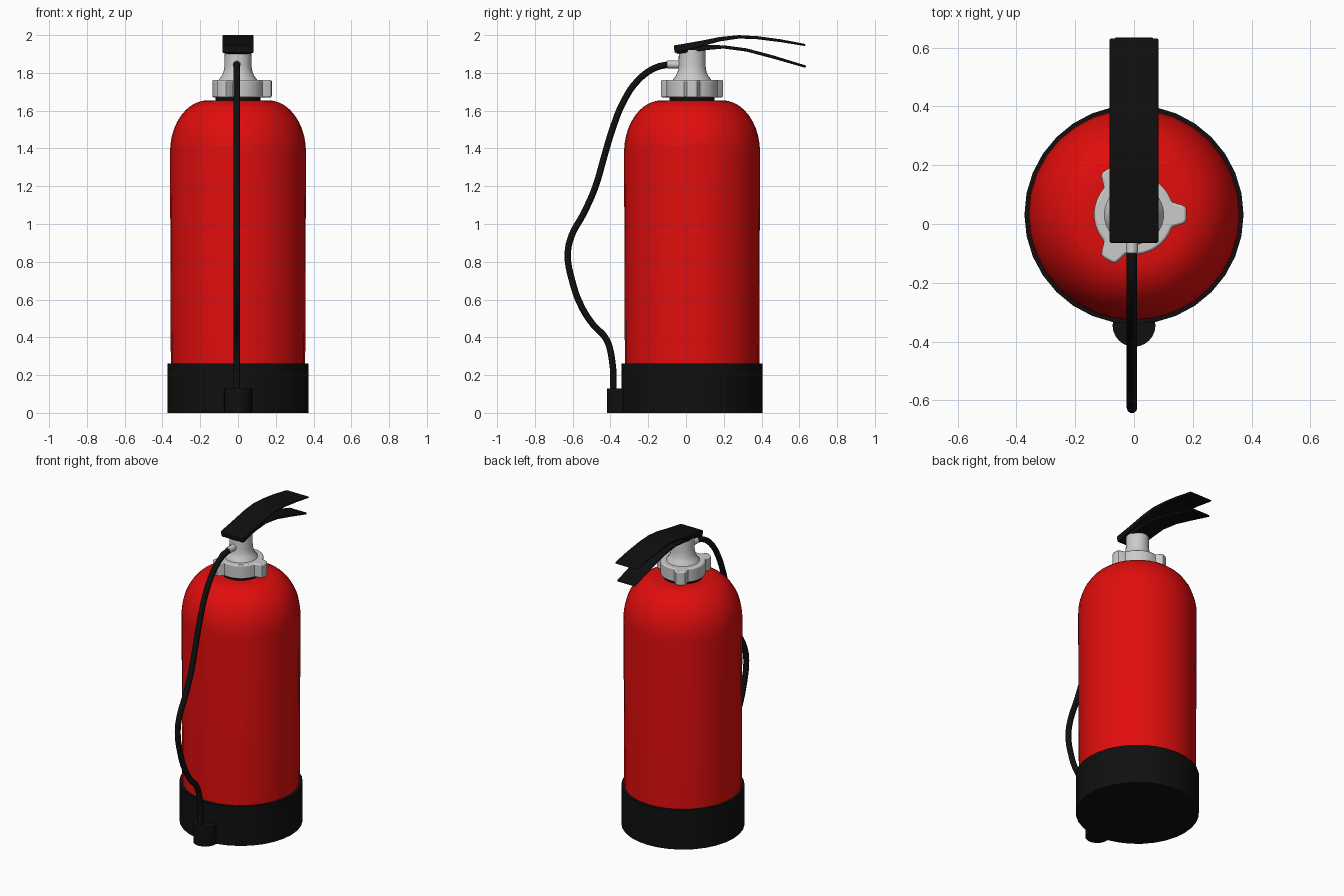
import bpy, bmesh, math
from mathutils import Vector

if "Cube" in bpy.data.objects:
    bpy.data.objects.remove(bpy.data.objects["Cube"])

CY = 0.032  # cylinder axis in y


def material(name, rgb):
    m = bpy.data.materials.new(name)
    m.diffuse_color = (*rgb, 1)
    m.use_nodes = True
    m.node_tree.nodes["Principled BSDF"].inputs["Base Color"].default_value = m.diffuse_color
    return m


RED = material("red_paint", (0.75, 0.004, 0.004))
BLACK = material("black_rubber", (0.005, 0.005, 0.005))


def finish(name, bm, mat=None, angle=35, bevel=0):
    bmesh.ops.recalc_face_normals(bm, faces=bm.faces)
    me = bpy.data.meshes.new(name)
    bm.to_mesh(me)
    bm.free()
    ob = bpy.data.objects.new(name, me)
    bpy.context.collection.objects.link(ob)
    if mat:
        me.materials.append(mat)
    if bevel:
        b = ob.modifiers.new("bevel", 'BEVEL')
        b.width, b.segments, b.limit_method = bevel, 2, 'ANGLE'
        b.angle_limit = math.radians(50)
    bpy.ops.object.select_all(action='DESELECT')
    ob.select_set(True)
    bpy.context.view_layer.objects.active = ob
    bpy.ops.object.shade_smooth_by_angle(angle=math.radians(angle))
    return ob


def lathe(name, profile, mat=None, cy=CY, sides=32):
    """Revolve an (r, z) profile around the vertical axis, capping both ends."""
    bm = bmesh.new()
    rings = [[bm.verts.new((r * math.cos(a), cy + r * math.sin(a), z))
              for a in (2 * math.pi * i / sides for i in range(sides))]
             for r, z in profile]
    for lo, hi in zip(rings, rings[1:]):
        for i in range(sides):
            j = (i + 1) % sides
            bm.faces.new((lo[i], lo[j], hi[j], hi[i]))
    bm.faces.new(rings[0][::-1])
    bm.faces.new(rings[-1])
    return finish(name, bm, mat)


def extrude(name, outline, direction, mat=None, angle=35, bevel=0):
    """Extrude a closed 3D outline along a vector."""
    bm = bmesh.new()
    face = bm.faces.new([bm.verts.new(p) for p in outline])
    ext = bmesh.ops.extrude_face_region(bm, geom=[face])
    verts = [g for g in ext["geom"] if isinstance(g, bmesh.types.BMVert)]
    bmesh.ops.translate(bm, verts=verts, vec=Vector(direction))
    # extrude keeps the starting face as the second cap
    return finish(name, bm, mat, angle, bevel)


# red tank with domed shoulder
dome = [(0.16 + 0.2 * math.cos(t), 1.38 + 0.275 * math.sin(t))
        for t in (math.pi / 2 * i / 10 for i in range(11))]
lathe("tank", [(0.355, 0.05)] + dome, RED)

# black boot and hose nozzle holder
lathe("base_boot", [(0.373, 0), (0.373, 0.262), (0.35, 0.262)], BLACK)
lathe("nozzle_holder", [(0.073, 0), (0.073, 0.13)], BLACK, cy=-0.345, sides=24)

# seal ring under the collar
lathe("seal_ring", [(0.12, 1.64), (0.12, 1.68)], BLACK)

# three-lobed screw collar
collar = []
for i in range(120):
    a = 2 * math.pi * i / 120
    d = abs((a + math.pi / 3) % (2 * math.pi / 3) - math.pi / 3)
    t = min(max((0.34 - d) / 0.22, 0), 1)
    r = 0.136 + 0.043 * t * t * (3 - 2 * t)
    collar.append((r * math.cos(a), CY + r * math.sin(a), 1.67))
extrude("collar", collar, (0, 0, 0.093), bevel=0.008)

# flared valve neck and outlet
lathe("valve_neck", [(0.105, 1.75), (0.1, 1.767), (0.085, 1.785), (0.076, 1.808),
                     (0.071, 1.84), (0.07, 1.92)])
outlet = [(0.021 * math.cos(a) - 0.007, -0.1, 1.845 + 0.021 * math.sin(a))
          for a in (2 * math.pi * i / 16 for i in range(16))]
extrude("outlet", outlet, (0, 0.09, 0), bevel=0.004)


# squeeze lever and carrying handle, from side profiles (y, z)
def grip(name, half, profile):
    extrude(name, [(-half, y, z) for y, z in profile], (2 * half, 0, 0), BLACK, 25, 0.006)


grip("top_lever", 0.083,
     [(-0.065, 1.945), (0.09, 1.972), (0.18, 1.99), (0.28, 2.0), (0.38, 1.994),
      (0.5, 1.978), (0.632, 1.953), (0.632, 1.942), (0.5, 1.963), (0.38, 1.978),
      (0.28, 1.982), (0.18, 1.967), (0.08, 1.94), (-0.06, 1.905)])
grip("carry_handle", 0.066,
     [(-0.055, 1.925), (0.08, 1.948), (0.2, 1.946), (0.32, 1.93), (0.46, 1.893),
      (0.638, 1.838), (0.632, 1.827), (0.46, 1.876), (0.32, 1.913), (0.2, 1.929),
      (0.1, 1.92), (-0.05, 1.9)])

# rubber hose
path = [(-0.09, 1.845), (-0.16, 1.828), (-0.25, 1.765), (-0.33, 1.65), (-0.39, 1.5),
        (-0.435, 1.35), (-0.482, 1.19), (-0.545, 1.05), (-0.605, 0.94), (-0.626, 0.84),
        (-0.603, 0.7), (-0.552, 0.56), (-0.49, 0.465), (-0.425, 0.395),
        (-0.393, 0.29), (-0.383, 0.1)]
cu = bpy.data.curves.new("hose", 'CURVE')
cu.dimensions = '3D'
cu.bevel_depth = 0.018
cu.bevel_resolution = 3
cu.resolution_u = 4
cu.use_fill_caps = True
sp = cu.splines.new('BEZIER')
sp.bezier_points.add(len(path) - 1)
for p, (y, z) in zip(sp.bezier_points, path):
    p.co = (-0.007, y, z)
    p.handle_left_type = p.handle_right_type = 'AUTO'
cu.materials.append(BLACK)
hose = bpy.data.objects.new("hose", cu)
bpy.context.collection.objects.link(hose)
